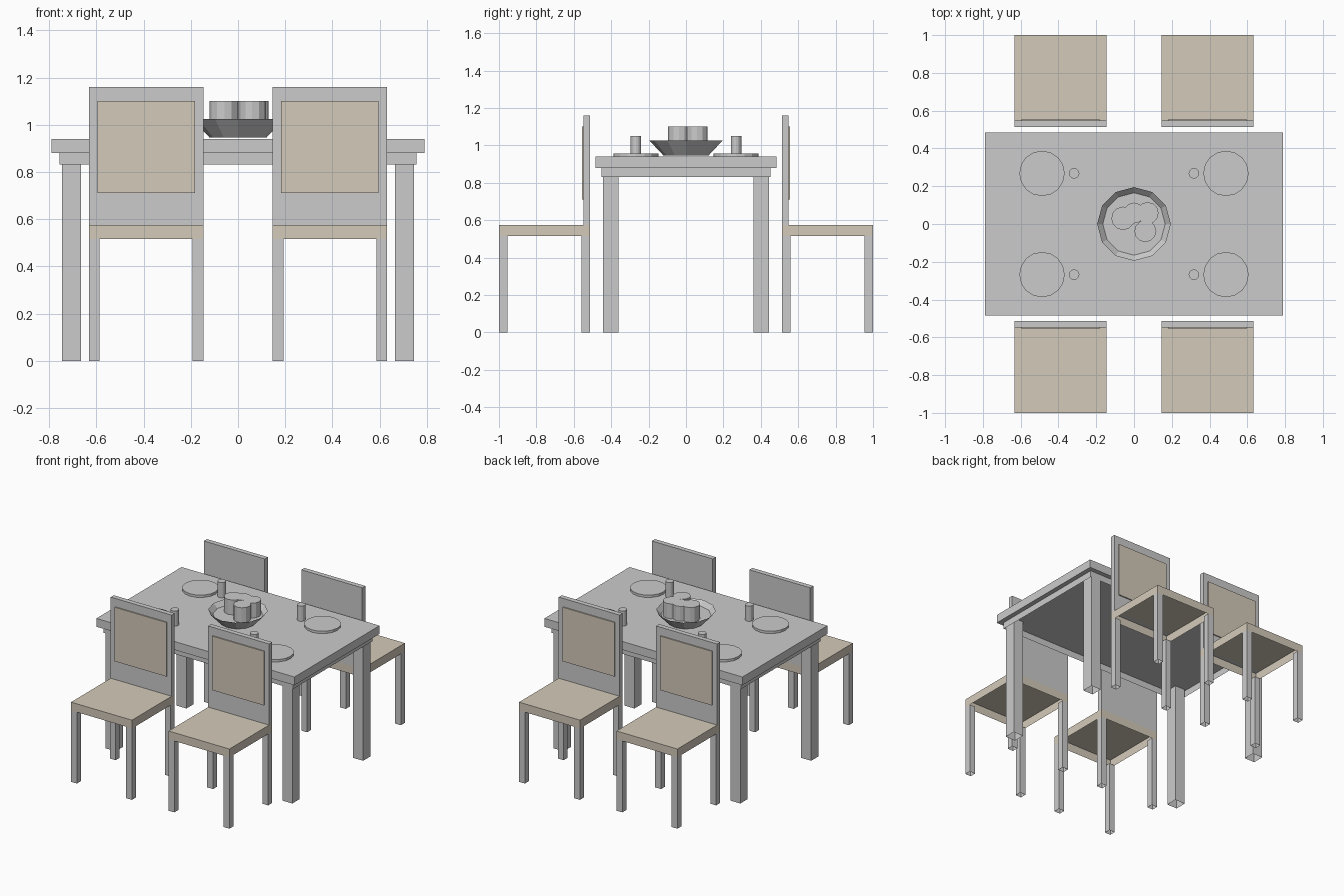
import bpy, bmesh, math

if "Cube" in bpy.data.objects:
    bpy.data.objects.remove(bpy.data.objects["Cube"])

tan = bpy.data.materials.new("tan_fabric")
tan.diffuse_color = (0.65, 0.59, 0.49, 1)
tan.use_nodes = True
tan.node_tree.nodes["Principled BSDF"].inputs["Base Color"].default_value = tan.diffuse_color


def finish(name, bm, mat=None):
    mesh = bpy.data.meshes.new(name)
    bm.to_mesh(mesh)
    bm.free()
    ob = bpy.data.objects.new(name, mesh)
    bpy.context.collection.objects.link(ob)
    if mat:
        mesh.materials.append(mat)
    return ob


def box(name, x, y, z, mat=None, open_bottom=False, open_top=False):
    """Box from (min, max) ranges, optionally without its bottom or top."""
    x, y = sorted(x), sorted(y)
    bm = bmesh.new()
    bmesh.ops.create_cube(bm, size=1)
    for v in bm.verts:
        v.co = [r[0] if c < 0 else r[1] for c, r in zip(v.co, (x, y, z))]
    bm.normal_update()
    drop = [f for f in bm.faces if (open_bottom and f.normal.z < -0.5)
            or (open_top and f.normal.z > 0.5)]
    bmesh.ops.delete(bm, geom=drop, context='FACES')
    return finish(name, bm, mat)


def cylinder(name, x, y, r, z0, z1, sides):
    bm = bmesh.new()
    bmesh.ops.create_cone(bm, cap_ends=True, segments=sides, radius1=r,
                          radius2=r, depth=z1 - z0)
    bmesh.ops.translate(bm, verts=bm.verts, vec=(x, y, (z0 + z1) / 2))
    return finish(name, bm)


# Table
TOP = 0.94
box("table_top", (-0.79, 0.79), (-0.485, 0.485), (0.88, TOP))
box("table_apron", (-0.757, 0.757), (-0.452, 0.452), (0.832, 0.88),
    open_bottom=True, open_top=True)
for sx in (-1, 1):
    for sy in (-1, 1):
        box("table_leg", (sx * 0.665, sx * 0.745), (sy * 0.362, sy * 0.445),
            (0, 0.88), open_bottom=True)


# Chairs, mirrored around the table
def chair(sx, sy):
    x0, x1, y0, y1 = 0.146, 0.632, 0.513, 1.0
    leg = 0.046

    def part(name, x, y, z, **kw):
        box(name, [sx * a for a in x], [sy * a for a in y], z, **kw)

    part("chair_seat", (x0, x1), (y0, y1), (0.515, 0.575), mat=tan, open_bottom=True)
    part("chair_back", (x0, x1), (y0, 0.548), (0.575, 1.16))
    part("chair_back_pad", (0.182, 0.596), (0.548, 0.556), (0.71, 1.10), mat=tan)
    for lx in (x0, x1 - leg):
        for ly in (y0, y1 - leg):
            part("chair_leg", (lx, lx + leg), (ly, ly + leg), (0, 0.515),
                 open_bottom=True)


# Chair, plate and cup at each place
for sx in (-1, 1):
    for sy in (-1, 1):
        chair(sx, sy)
        cylinder("plate", sx * 0.487, sy * 0.268, 0.12, TOP, 0.957, 16)
        cylinder("cup", sx * 0.317, sy * 0.268, 0.028, TOP, 1.05, 12)

# Bowl: flared open wall with a base and a raised inner floor
bm = bmesh.new()
rings = []
for r, z in ((0.12, 0.945), (0.165, 0.993), (0.195, 1.025)):
    rings.append([bm.verts.new((r * math.cos(i * math.pi / 6),
                                r * math.sin(i * math.pi / 6), z))
                  for i in range(12)])
for lo, hi in zip(rings, rings[1:]):
    for i in range(12):
        j = (i + 1) % 12
        bm.faces.new((lo[i], lo[j], hi[j], hi[i]))
bm.faces.new(rings[0][::-1])
bm.faces.new(rings[1])
finish("bowl", bm)

# Fruit: short upright cylinders in the bowl
for x, y, r in ((-0.058, 0.03, 0.062), (0.0, 0.058, 0.055),
                (0.072, 0.058, 0.058), (0.06, -0.038, 0.058)):
    cylinder("fruit", x, y, r, 0.993, 1.10, 12)
